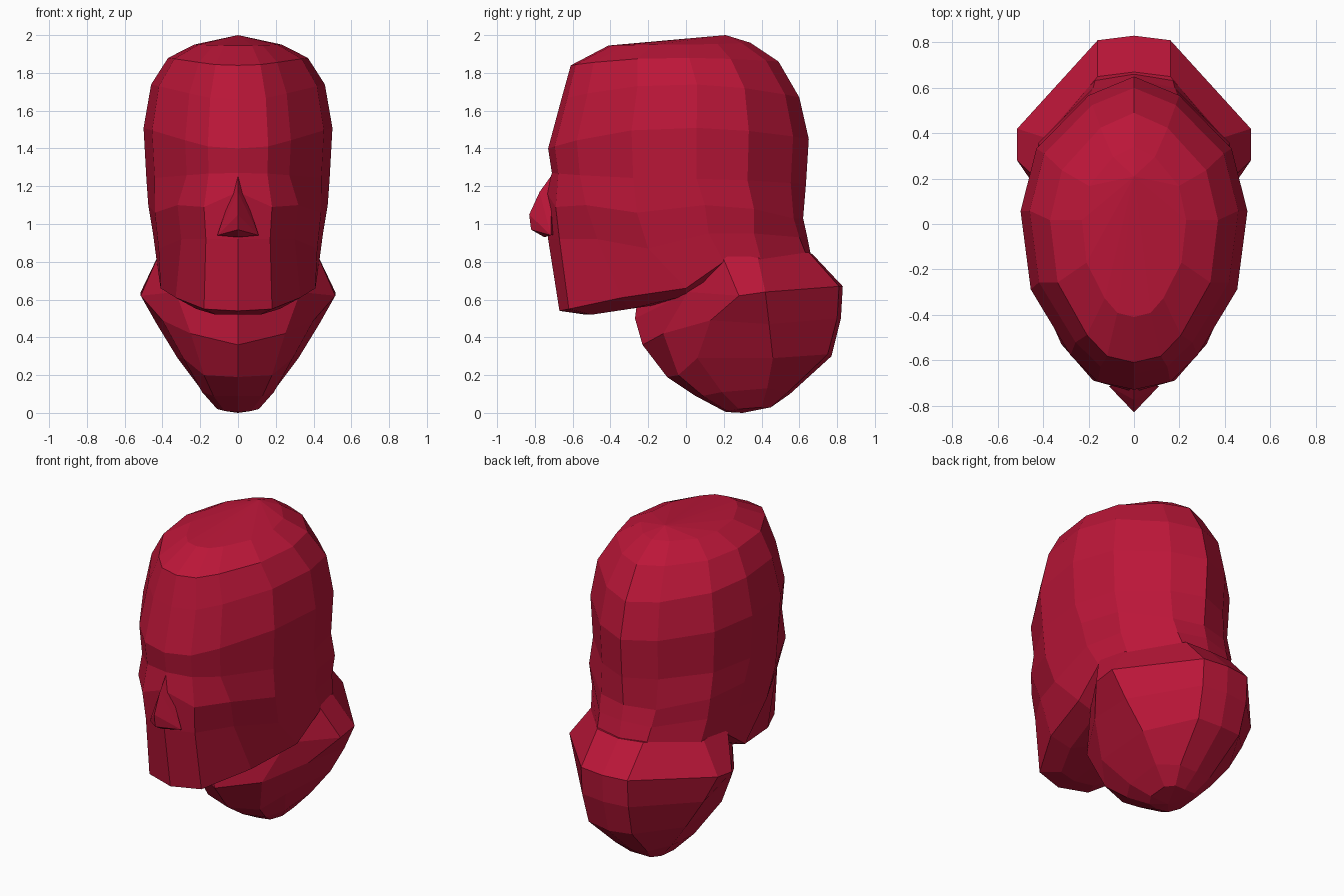
import bpy
import bmesh

crimson = bpy.data.materials.new("crimson")
crimson.diffuse_color = (0.5, 0.008, 0.04, 1)


def finish(bm, name):
    bmesh.ops.remove_doubles(bm, verts=bm.verts, dist=0.0005)
    bmesh.ops.recalc_face_normals(bm, faces=bm.faces)
    mesh = bpy.data.meshes.new(name)
    bm.to_mesh(mesh)
    bm.free()
    mesh.materials.append(crimson)
    obj = bpy.data.objects.new(name, mesh)
    bpy.context.collection.objects.link(obj)
    return obj


def loft(name, rows, start, end):
    """Skin half-rings (front centre to back centre), fan both ends, mirror in x."""
    bm = bmesh.new()
    for s in (1, -1):
        grid = [[bm.verts.new((s * x, y, z)) for x, y, z in row] for row in rows]
        for a, b in zip(grid, grid[1:]):
            for i in range(len(a) - 1):
                bm.faces.new((a[i], a[i + 1], b[i + 1], b[i]))
        for ring, tip in ((grid[0], start), (grid[-1], end)):
            c = bm.verts.new(tip)
            for p, q in zip(ring, ring[1:]):
                bm.faces.new((p, q, c))
    return finish(bm, name)


# Skull: one egg-shaped plan, resized at each level
PLAN = [(0, -1), (.32, -.95), (.56, -.78), (.91, -.36), (1, .14),
        (.86, .54), (.40, .88), (0, 1)]


def skull_ring(half_w, y_front, y_back, z_front, z_side, z_back):
    mid, half = (y_front + y_back) / 2, (y_back - y_front) / 2
    ring = []
    for u, v in PLAN:
        z_end = z_front if v < 0 else z_back
        ring.append((u * half_w, mid + v * half, z_side + (z_end - z_side) * v * v))
    return ring


head_rows = [
    skull_ring(.23, -.41, .34, 1.945, 1.95, 1.96),
    skull_ring(.37, -.61, .49, 1.84, 1.88, 1.86),
    skull_ring(.46, -.66, .60, 1.66, 1.74, 1.67),
    skull_ring(.50, -.73, .65, 1.40, 1.51, 1.45),
    skull_ring(.485, -.71, .635, 1.27, 1.24, 1.21),
    # brow and eye ledge
    [(0, -.74, 1.17), (.18, -.69, 1.09), (.32, -.53, 1.10), (.44, -.26, 1.06),
     (.475, .10, 1.1), (.42, .36, 1.08), (.19, .57, 1.03), (0, .62, 1.03)],
    # cheeks
    [(0, -.73, .92), (.17, -.67, .92), (.30, -.47, .92), (.42, -.20, .87),
     (.45, .12, .95), (.40, .36, .95), (.18, .60, .93), (0, .64, .94)],
    # jaw line
    [(0, -.67, .54), (.18, -.62, .55), (.33, -.34, .61), (.41, 0, .66),
     (.43, .20, .80), (.38, .40, .80), (.17, .64, .83), (0, .66, .84)],
    # underside of the chin
    [(0, -.53, .52), (.12, -.50, .52), (.22, -.30, .55), (.28, 0, .62),
     (.30, .18, .72), (.26, .35, .72), (.12, .50, .72), (0, .52, .72)],
]
loft("head", head_rows, (0, .21, 2.0), (0, -.1, .58))

# Neck and shoulders, rounding in to a small base
neck_rows = [
    [(0, -.26, .58), (.28, 0, .72), (.41, .18, .86), (.39, .38, .82),
     (.16, .65, .85), (0, .67, .84)],
    [(0, -.27, .50), (.33, .01, .64), (.515, .28, .62), (.515, .42, .64),
     (.16, .81, .67), (0, .83, .67)],
    [(0, -.23, .36), (.25, -.12, .42), (.40, .13, .49), (.43, .44, .47),
     (.16, .80, .50), (0, .82, .50)],
    [(0, -.10, .19), (.18, -.04, .20), (.29, .06, .29), (.32, .46, .29),
     (.15, .75, .31), (0, .77, .30)],
    [(0, .05, .09), (.13, .09, .09), (.19, .19, .11), (.20, .43, .13),
     (.11, .54, .11), (0, .55, .10)],
    [(0, .21, .005), (.07, .22, .01), (.11, .28, .02), (.11, .40, .03),
     (.07, .45, .03), (0, .45, .03)],
]
loft("neck_and_shoulders", neck_rows, (0, .2, .8), (0, .30, 0))

# Nose wedge
bm = bmesh.new()
for p in [(0, -.71, 1.26), (0, -.775, 1.17), (0, -.83, 1.05), (0, -.82, .97),
          (0, -.75, .93), (.11, -.715, .94), (-.11, -.715, .94), (0, -.68, .95)]:
    bm.verts.new(p)
bmesh.ops.convex_hull(bm, input=bm.verts)
finish(bm, "nose")
